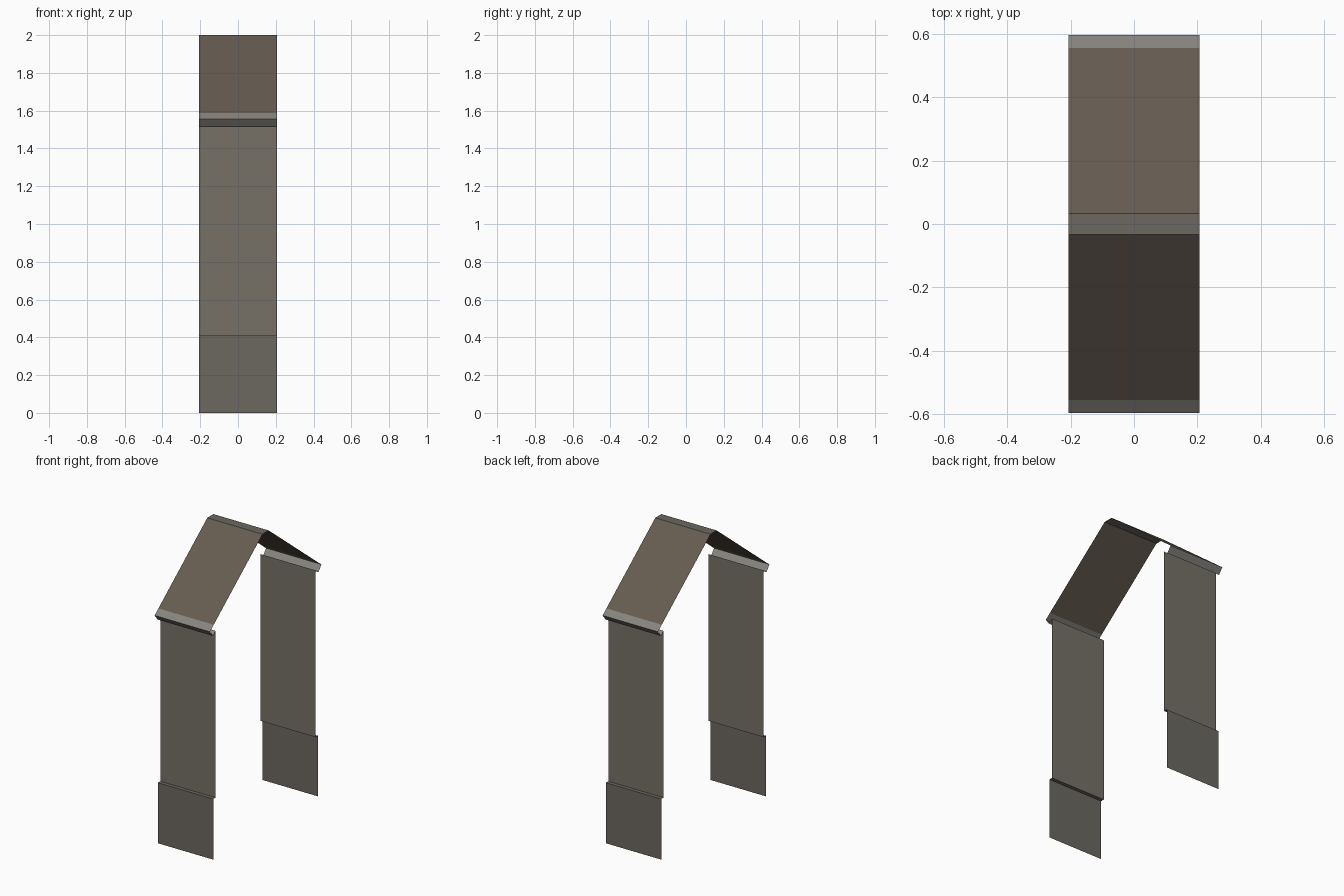
import bpy

if "Cube" in bpy.data.objects:
    bpy.data.objects.remove(bpy.data.objects["Cube"])

HALF_W = 0.207  # half width of the wall-and-roof slice along x


def material(name, rgb):
    m = bpy.data.materials.new(name)
    m.diffuse_color = (*rgb, 1.0)
    m.use_nodes = True
    m.node_tree.nodes["Principled BSDF"].inputs["Base Color"].default_value = m.diffuse_color
    return m


wall_mat = material("wall_plaster", (0.18, 0.165, 0.135))
base_mat = material("base_stone", (0.15, 0.14, 0.12))
roof_mat = material("roof_brown", (0.13, 0.105, 0.08))
trim_mat = material("trim_grey", (0.24, 0.23, 0.21))


def strip(name, profile, mat):
    """Open sheet: a (y, z) profile swept across the width, no end caps."""
    verts = [(x, y, z) for y, z in profile for x in (-HALF_W, HALF_W)]
    faces = [(2 * i, 2 * i + 1, 2 * i + 3, 2 * i + 2)
             for i in range(len(profile) - 1)]
    mesh = bpy.data.meshes.new(name)
    mesh.from_pydata(verts, [], faces)
    mesh.materials.append(mat)
    obj = bpy.data.objects.new(name, mesh)
    bpy.context.collection.objects.link(obj)


def pair(name, profile, mat):
    """Front strip plus its mirror image at the back, both facing outwards."""
    strip("front_" + name, profile, mat)
    strip("back_" + name, [(-y, z) for y, z in reversed(profile)], mat)


# Section points, front half
wall_y, base_y, ledge_z = -0.535, -0.56, 0.41
wall_top = (wall_y, 1.538)
eave_low = (-0.564, 1.515)
eave_tip = (-0.596, 1.555)
roof_low = (-0.555, 1.587)
ridge = (-0.033, 2.0)

# Thicker base wall with its ledge
pair("base_wall", [(base_y, 0), (base_y, ledge_z), (wall_y, ledge_z)], base_mat)
# Upper wall
pair("upper_wall", [(wall_y, ledge_z), wall_top], wall_mat)
# Eave: underside, cut end and light border on the roof
pair("eave", [wall_top, eave_low, eave_tip, roof_low], trim_mat)
# Roof slope
pair("roof_slope", [roof_low, ridge], roof_mat)
# Flat ridge cap
strip("ridge_cap", [ridge, (-ridge[0], ridge[1])], base_mat)
